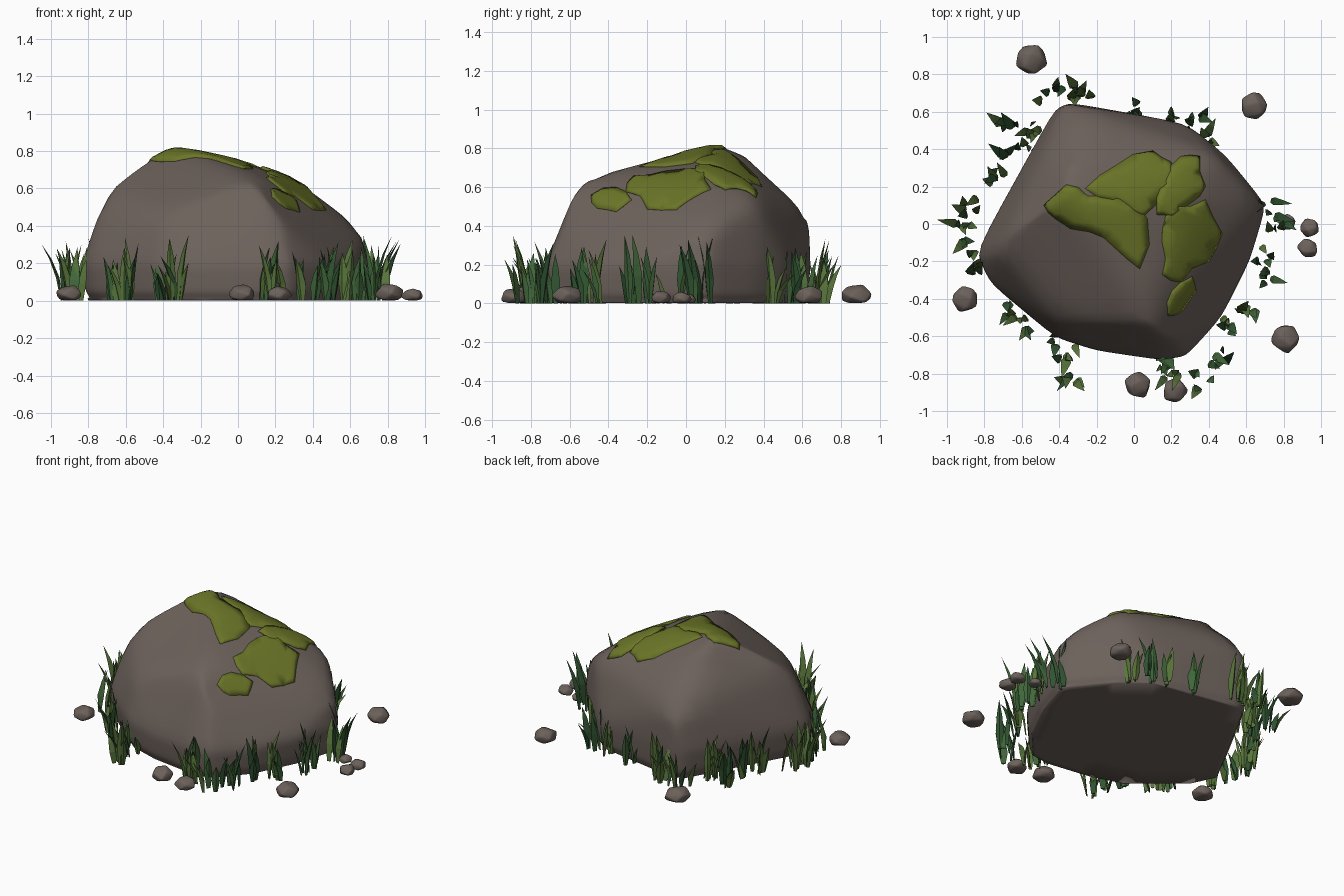
import bpy, bmesh, math, random
from mathutils import Vector
from mathutils.bvhtree import BVHTree

random.seed(7)
if "Cube" in bpy.data.objects:
    bpy.data.objects.remove(bpy.data.objects["Cube"], do_unlink=True)


def material(name, colour):
    mat = bpy.data.materials.new(name)
    mat.use_nodes = True
    mat.diffuse_color = (*colour, 1)
    mat.node_tree.nodes["Principled BSDF"].inputs["Base Color"].default_value = (*colour, 1)
    return mat


stone = material("stone_brown", (.152, .121, .105))
moss_green = material("moss_olive", (.148, .178, .021))
leaf_dark = material("leaf_dark_green", (.03, .09, .031))
leaf_mid = material("leaf_green", (.052, .135, .042))
leaf_olive = material("leaf_olive_green", (.1, .18, .045))


def add_object(name, bm, mats, smooth_angle=None):
    bmesh.ops.recalc_face_normals(bm, faces=bm.faces)
    mesh = bpy.data.meshes.new(name)
    bm.to_mesh(mesh)
    obj = bpy.data.objects.new(name, mesh)
    bpy.context.collection.objects.link(obj)
    for mat in mats:
        mesh.materials.append(mat)
    if smooth_angle:
        bpy.ops.object.select_all(action='DESELECT')
        obj.select_set(True)
        bpy.context.view_layer.objects.active = obj
        bpy.ops.object.shade_smooth_by_angle(angle=math.radians(smooth_angle))
    return obj


def hull(points):
    """Convex hull of the points, with flat regions merged."""
    bm = bmesh.new()
    for p in points:
        bm.verts.new(p)
    res = bmesh.ops.convex_hull(bm, input=bm.verts)
    loose = {g for g in res["geom_interior"] + res["geom_unused"]
             if isinstance(g, bmesh.types.BMVert)}
    bmesh.ops.delete(bm, geom=list(loose), context='VERTS')
    bmesh.ops.dissolve_limit(bm, angle_limit=math.radians(4), verts=bm.verts, edges=bm.edges)
    return bm


# Boulder: widest ring near the ground, shoulders and an off-centre peak
girth = [(-.85, -.15), (-.77, -.32), (-.42, -.61), (-.2, -.68), (.14, -.73), (.28, -.71),
         (.47, -.5), (.62, -.2), (.71, .1), (.49, .37), (.28, .54), (-.34, .65),
         (-.43, .61), (-.57, .35)]
shoulders = [(-.34, .15, .83), (-.35, .36, .745), (-.45, .1, .765), (-.02, .15, .765),
             (.3, .1, .655), (.07, -.5, .665), (.12, -.58, .57), (.43, .37, .54),
             (.67, .12, .38), (-.36, .64, .49), (-.73, -.12, .565), (-.42, -.51, .47),
             (.24, -.61, .43)]
points = shoulders + [(x, y, .2) for x, y in girth]
points += [(x * .98, y * .985, .05) for x, y in girth]
points += [(x * .94, y * .95, .002) for x, y in girth]
rock = hull(points)
bmesh.ops.triangulate(rock, faces=rock.faces)
bmesh.ops.subdivide_edges(rock, edges=rock.edges, cuts=5, use_grid_fill=True)
for _ in range(3):
    above = [v for v in rock.verts if v.co.z > .01]
    bmesh.ops.smooth_vert(rock, verts=above, factor=.5,
                          use_axis_x=True, use_axis_y=True, use_axis_z=True)
surface = BVHTree.FromBMesh(rock)
add_object("boulder", rock, [stone], 80)


# Moss: ragged outlines draped over the boulder and thickened
def moss(name, outline, lift):
    bm = bmesh.new()
    ragged = []
    for i, p in enumerate(outline):
        a, b = Vector(p), Vector(outline[(i + 1) % len(outline)])
        side = Vector((b.y - a.y, a.x - b.x))
        ragged += [a, a.lerp(b, .5) + side * random.uniform(-.14, .14)]
    bm.faces.new([bm.verts.new((p.x, p.y, 0)) for p in ragged])
    bmesh.ops.triangulate(bm, faces=bm.faces)
    bmesh.ops.subdivide_edges(bm, edges=bm.edges, cuts=3, use_grid_fill=True)
    for v in bm.verts:
        hit, normal, _, _ = surface.ray_cast(Vector((v.co.x, v.co.y, 2)), Vector((0, 0, -1)))
        if hit:
            v.co = hit + normal * (lift * (.4 if v.is_boundary else 1))
    obj = add_object(name, bm, [moss_green], 60)
    shell = obj.modifiers.new("thickness", 'SOLIDIFY')
    shell.thickness, shell.offset = .01, -1


moss("moss_back", [(-.26, .19), (-.1, .31), (.1, .39), (.2, .33), (.17, .15), (.05, .04),
                   (-.1, .12)], .01)
moss("moss_peak", [(-.48, .1), (-.36, .21), (-.25, .15), (-.1, .14), (.07, .03), (.03, -.24),
                   (-.1, -.13), (-.24, -.04), (-.42, .03)], .013)
moss("moss_side", [(.17, .05), (.21, .1), (.38, .13), (.47, -.05), (.4, -.2), (.25, -.31),
                   (.15, -.27), (.15, -.1)], .011)
moss("moss_ridge", [(.12, .05), (.15, .22), (.25, .36), (.35, .36), (.38, .2), (.3, .11),
                    (.2, .04)], .016)
moss("moss_front", [(.31, -.28), (.33, -.36), (.26, -.46), (.18, -.49), (.2, -.36)], .011)


# Grass: three-sided tapering blades that bend outwards
def blade(bm, base, lean, height, width, tint):
    across = Vector((-lean.y, lean.x, 0)).normalized()
    out = Vector((lean.x, lean.y, 0)).normalized()
    rings = []
    for t, w in ((0, .5), (.4, 1), (.72, .65)):
        mid = base + lean * t * t + Vector((0, 0, height * t))
        half = across * width * w / 2
        rings.append([bm.verts.new(p) for p in
                      (mid - half, mid + half, mid + out * width * w * .3)])
    tip = bm.verts.new(base + lean + Vector((0, 0, height)))
    faces = []
    for i in range(3):
        j = (i + 1) % 3
        for low, high in zip(rings, rings[1:]):
            faces.append(bm.faces.new((low[i], low[j], high[j], high[i])))
        faces.append(bm.faces.new((rings[-1][i], rings[-1][j], tip)))
    faces.append(bm.faces.new(rings[0]))
    for f in faces:
        f.material_index = tint


tufts = [(-.91, 0), (-.87, .1), (-.88, -.12), (-.85, -.27), (-.73, .24), (-.66, .37),
         (-.68, .55), (-.53, .53), (-.56, .42), (-.45, .7), (-.34, .7), (-.25, .69),
         (0, .6), (.2, .57), (.32, .54), (.42, .46), (.71, .08), (.77, 0), (.69, -.16),
         (.69, -.28), (.6, -.47), (.5, -.54), (.44, -.71), (.36, -.83), (.2, -.77),
         (.16, -.74), (-.33, -.8), (-.36, -.68), (-.58, -.54), (-.66, -.46), (-.46, -.6)]
grass = bmesh.new()
for x, y in tufts:
    outward = Vector((x, y, 0)).normalized()
    tall = random.uniform(.27, .37)
    tint = random.choice((0, 1, 2, 2))
    for _ in range(5):
        jitter = Vector((random.uniform(-.045, .045), random.uniform(-.045, .045), 0))
        sway = Vector((random.uniform(-.07, .07), random.uniform(-.07, .07), 0))
        shade = tint if random.random() < .5 else random.randrange(3)
        blade(grass, Vector((x, y, 0)) + jitter, outward * random.uniform(.0, .06) + sway,
              tall * random.uniform(.5, 1), random.uniform(.042, .06), shade)
add_object("grass_tufts", grass, [leaf_dark, leaf_mid, leaf_olive])

# Pebbles: small chunky stones with flat undersides
pebbles = [(-.9, -.4, .07), (.02, -.86, .074), (.22, -.89, .067), (.81, -.61, .078),
           (.94, -.02, .052), (.93, -.13, .055), (.82, .01, .042), (.64, .63, .077),
           (-.55, .88, .083)]
for n, (x, y, r) in enumerate(pebbles):
    cloud = []
    for k in range(14):
        turn = k * 2.4 + n
        level = 1 - 2 * (k + .5) / 14
        ring = math.sqrt(1 - level * level) * random.uniform(.95, 1.2)
        cloud.append((x + r * ring * math.cos(turn), y + r * ring * math.sin(turn),
                      max(.002, r * (.46 + level * .8))))
    pebble = hull(cloud)
    bmesh.ops.bevel(pebble, geom=pebble.edges[:], offset=r * .12, segments=2,
                    profile=.5, affect='EDGES', clamp_overlap=True)
    add_object(f"pebble_{n + 1}", pebble, [stone], 50)
